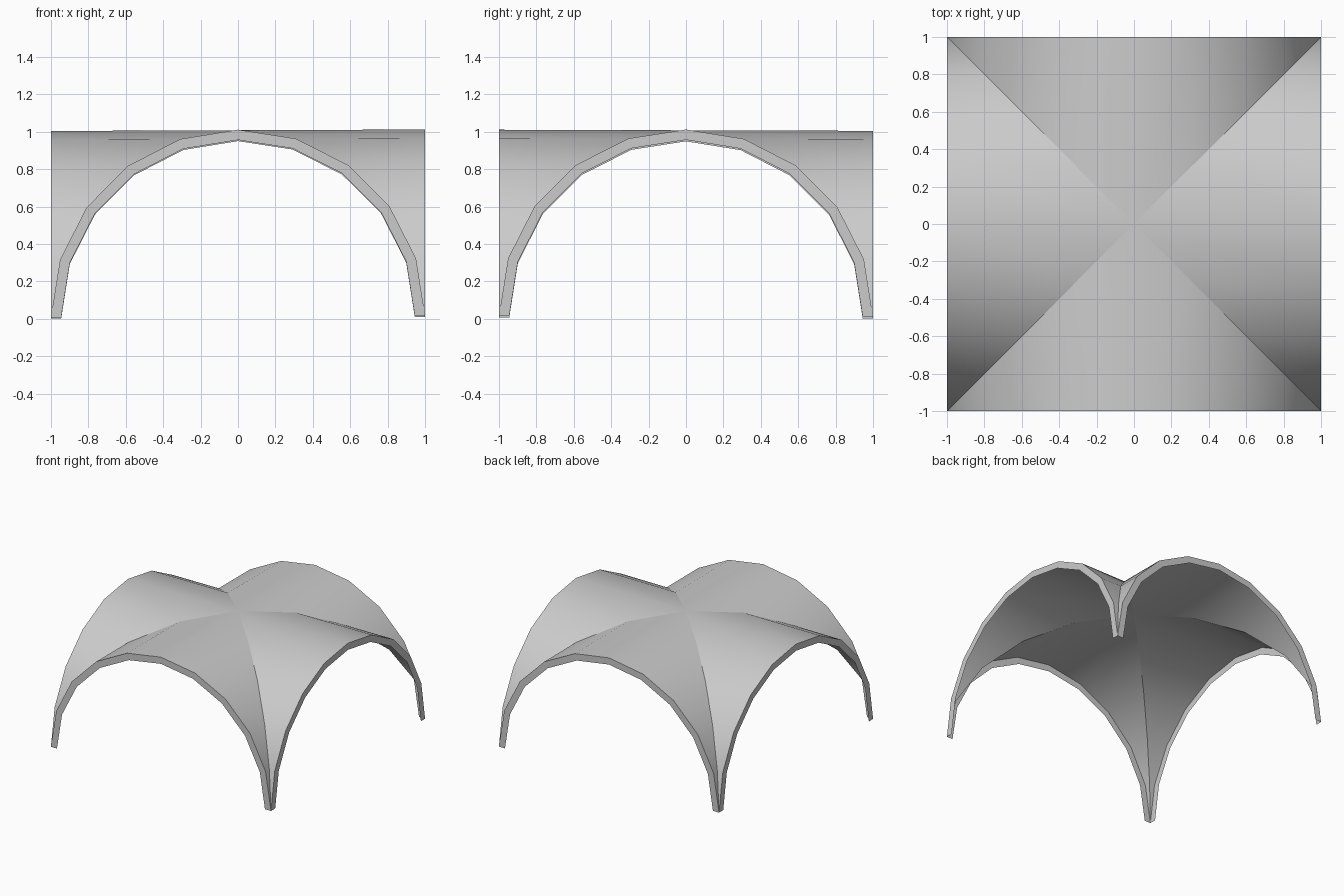
import bpy, bmesh
from math import cos, sin, pi, radians
from mathutils import Matrix

if "Cube" in bpy.data.objects:
    bpy.data.objects.remove(bpy.data.objects["Cube"])

SEG = 10       # sides of each half-round arch
R_OUT = 1.0
R_IN = 0.945


def add_web(bm, turn):
    """One quarter of the cross vault: thin skin back to the groins plus a flat arch rim."""
    rows = []
    for k in range(SEG + 1):
        a = pi * k / SEG
        c, s = -cos(a), sin(a)
        row = [
            (R_IN * c, -1, R_IN * s),                  # inner edge of rim
            (R_OUT * c, -1, R_OUT * s),                # outer arch edge
            (R_OUT * c, -abs(R_OUT * c), R_OUT * s),   # groin
        ]
        rows.append([bm.verts.new(p) for p in row])
    for a, b in zip(rows, rows[1:]):
        for i in (0, 1):
            bm.faces.new((a[i], b[i], b[i + 1], a[i + 1]))
    bmesh.ops.rotate(bm, verts=[v for r in rows for v in r],
                     cent=(0, 0, 0), matrix=Matrix.Rotation(turn, 3, 'Z'))


bm = bmesh.new()
for q in range(4):
    add_web(bm, q * pi / 2)
bmesh.ops.remove_doubles(bm, verts=bm.verts, dist=1e-4)
bmesh.ops.dissolve_degenerate(bm, edges=bm.edges, dist=1e-4)
bmesh.ops.recalc_face_normals(bm, faces=bm.faces)

# keep the diagonal groins crisp right to the crown
for e in bm.edges:
    if all(abs(abs(v.co.x) - abs(v.co.y)) < 1e-3 for v in e.verts):
        e.smooth = False

# very slight lean of the whole vault
for v in bm.verts:
    v.co.z += 0.008 + 0.004 * v.co.x - 0.003 * v.co.y

# skin faces point up and outwards
if sum(f.normal.z * f.calc_area() for f in bm.faces) < 0:
    bmesh.ops.reverse_faces(bm, faces=bm.faces)

mesh = bpy.data.meshes.new("cross_vault")
bm.to_mesh(mesh)
bm.free()
vault = bpy.data.objects.new("cross_vault", mesh)
bpy.context.collection.objects.link(vault)

bpy.context.view_layer.objects.active = vault
vault.select_set(True)
bpy.ops.object.shade_smooth_by_angle(angle=radians(25), keep_sharp_edges=True)
